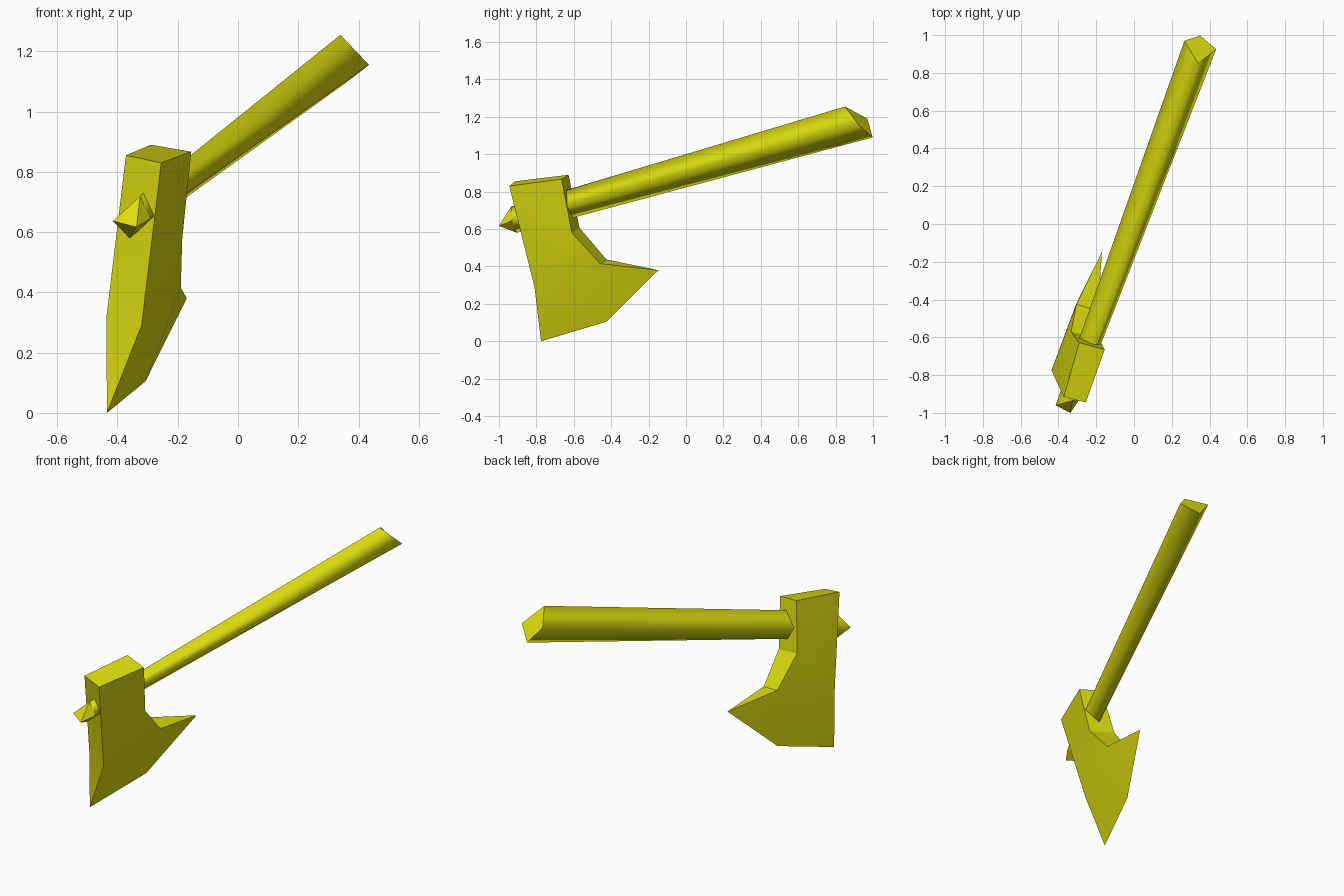
import bpy, bmesh, math

if "Cube" in bpy.data.objects:
    bpy.data.objects.remove(bpy.data.objects["Cube"])

yellow = bpy.data.materials.new("yellow")
yellow.diffuse_color = (0.72, 0.72, 0.005, 1.0)
yellow.use_nodes = True
yellow.node_tree.nodes["Principled BSDF"].inputs["Base Color"].default_value = yellow.diffuse_color


def build(name, points, faces):
    """Make an object from a few corner points and its faces."""
    bm = bmesh.new()
    verts = [bm.verts.new(p) for p in points]
    for f in faces:
        bm.faces.new([verts[i] for i in f])
    bmesh.ops.recalc_face_normals(bm, faces=bm.faces[:])
    mesh = bpy.data.meshes.new(name)
    mesh.materials.append(yellow)
    obj = bpy.data.objects.new(name, mesh)
    bpy.context.collection.objects.link(obj)
    return obj, bm


# Axe head: right and left cheeks that meet along the cutting edge
right = [(-0.255, -0.945, 0.83), (-0.32, -0.81, 0.29),    # top front, front bend
         (-0.19, -0.46, 0.415), (-0.185, -0.61, 0.58),    # beard, neck
         (-0.155, -0.665, 0.867)]                         # top back
left = [(-0.372, -0.915, 0.855), (-0.437, -0.775, 0.315),
        (-0.305, -0.425, 0.437), (-0.333, -0.57, 0.607),
        (-0.29, -0.628, 0.89)]
edge = [(-0.435, -0.775, 0.0), (-0.307, -0.425, 0.105), (-0.17, -0.148, 0.38)]
E1, E2, E3 = 10, 11, 12

faces = [(0, 5, 6, 1), (1, 6, E1),                        # front side
         (4, 9, 5, 0),                                    # top
         (4, 3, 8, 9), (3, 2, 7, 8), (2, E3, 7)]          # back side
for s in (0, 5):                                          # both cheeks
    faces += [(s, s + 1, s + 3, s + 4), (s + 1, s + 2, s + 3),
              (s + 1, E1, E2, s + 2), (s + 2, E2, E3)]
head, bm = build("axe_head", right + left + edge, faces)
bm.to_mesh(head.data)
bm.free()
bpy.context.view_layer.objects.active = head
head.select_set(True)
bpy.ops.object.shade_smooth_by_angle(angle=math.radians(25))

# Handle: four-sided tapered shaft through the head, with a pointed front end
front_ring = [(-0.325, -0.935, 0.72), (-0.29, -0.93, 0.645),
              (-0.36, -0.905, 0.58), (-0.415, -0.96, 0.637)]
back_ring = [(0.34, 0.85, 1.255), (0.435, 0.925, 1.155),
             (0.35, 0.998, 1.09), (0.267, 0.97, 1.19)]
tip = (-0.337, -1.0, 0.617)

faces = [(i, (i + 1) % 4, 4 + (i + 1) % 4, 4 + i) for i in range(4)]
faces += [(i, (i + 1) % 4, 8) for i in range(4)]
faces.append((4, 5, 6, 7))
handle, bm = build("handle", front_ring + back_ring + [tip], faces)
bm.faces.ensure_lookup_table()
for i, f in enumerate(bm.faces):
    f.smooth = i < 4                                      # rounded shading on the shaft only
for e in bm.edges:
    e.smooth = all(f.smooth for f in e.link_faces)
bm.to_mesh(handle.data)
bm.free()
